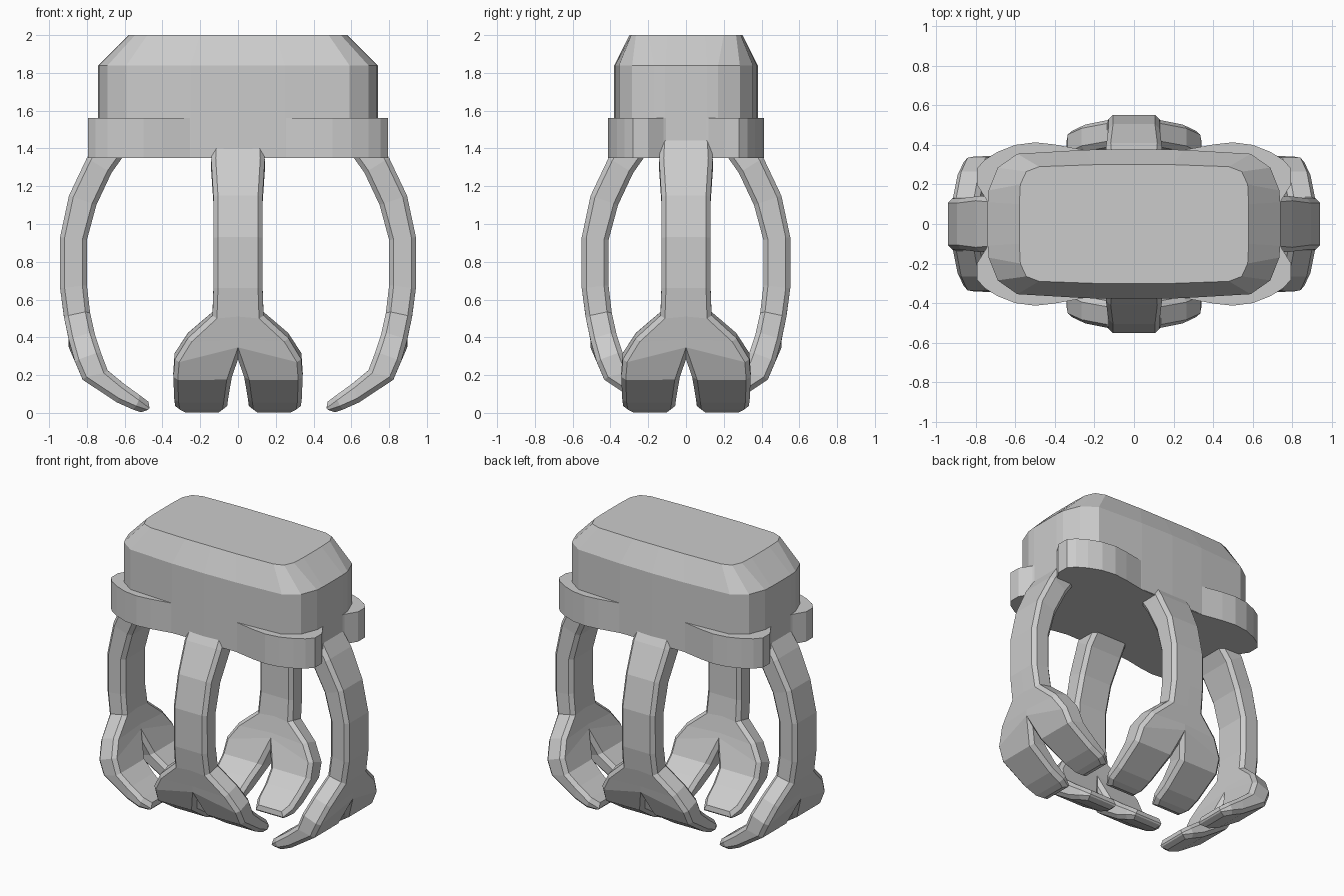
import bpy, bmesh, math
from mathutils import Vector

if "Cube" in bpy.data.objects:
    bpy.data.objects.remove(bpy.data.objects["Cube"])

grey = bpy.data.materials.new("light grey")
grey.diffuse_color = (0.6, 0.6, 0.6, 1)
grey.use_nodes = True
grey.node_tree.nodes["Principled BSDF"].inputs["Base Color"].default_value = grey.diffuse_color


def make_object(name, bm):
    bmesh.ops.recalc_face_normals(bm, faces=bm.faces[:])
    me = bpy.data.meshes.new(name)
    bm.to_mesh(me)
    bm.free()
    me.materials.append(grey)
    ob = bpy.data.objects.new(name, me)
    bpy.context.collection.objects.link(ob)
    return ob


def full_loop(quarter):
    """Mirror a quarter outline (from +x round to +y) into a closed loop."""
    half = quarter + [(-x, y) for x, y in reversed(quarter) if x > 0]
    return half + [(x, -y) for x, y in reversed(half) if y > 0]


def loft(name, rings):
    """Skin stacked (z, quarter outline) rings and cap both ends."""
    bm = bmesh.new()
    loops = [[bm.verts.new((x, y, z)) for x, y in full_loop(q)] for z, q in rings]
    n = len(loops[0])
    for a, b in zip(loops, loops[1:]):
        for i in range(n):
            j = (i + 1) % n
            bm.faces.new((a[i], a[j], b[j], b[i]))
    bm.faces.new(loops[0])
    bm.faces.new(loops[-1])
    return make_object(name, bm)


# Housing with a sloped shoulder and flat top
wide = [(.74, .11), (.735, .17), (.69, .285), (.59, .355), (.25, .375), (0, .38)]
top = [(.58, .10), (.575, .20), (.545, .265), (.48, .29), (.2, .30), (0, .30)]
loft("housing", [(1.352, wide), (1.84, wide), (2.0, top)])

# Collar swelling out at the four corners
collar = [(.73, .08), (.745, .12), (.795, .20), (.795, .28), (.755, .325), (.69, .365),
          (.60, .40), (.50, .413), (.40, .402), (.25, .374), (0, .365)]
loft("collar", [(1.35, collar), (1.56, collar)])

# Claw stations: outer x, z, inner x, z, half width, half notch
STATIONS = [
    (.725, 1.465, .585, 1.39, .135, 0),
    (.80, 1.35, .67, 1.27, .142, 0),
    (.895, 1.15, .75, 1.10, .130, 0),
    (.942, .93, .80, .915, .130, 0),
    (.942, .66, .80, .675, .130, 0),
    (.922, .51, .785, .54, .135, 0),
    (.897, .39, .762, .43, .265, 0),
    (.865, .275, .728, .325, .335, 0),
    (.822, .175, .69, .225, .343, .035),
    (.64, .055, .605, .155, .338, .052),
    (.55, .015, .515, .09, .332, .058),
    (.49, -.004, .455, .045, .295, .085),
]


def claw(name, angle, shift):
    bm = bmesh.new()
    cache = {}

    def vert(i, layer, y):
        s = STATIONS[i]
        key = (i, layer, y)
        if key not in cache:
            cache[key] = bm.verts.new((s[2 * layer] + shift, y, s[2 * layer + 1]))
        return cache[key]

    sheets, walls = set(), set()
    last = len(STATIONS) - 1
    for side in (-1, 1):
        def span(i):
            return side * STATIONS[i][4], side * STATIONS[i][5] + 0.0
        for i in range(last):
            (w0, n0), (w1, n1) = span(i), span(i + 1)
            for k in (0, 1):
                sheets.add(bm.faces.new((vert(i, k, w0), vert(i, k, n0),
                                         vert(i + 1, k, n1), vert(i + 1, k, w1))))
            edges = [(w0, w1)] + ([(n0, n1)] if n1 else [])
            for a, b in edges:
                walls.add(bm.faces.new((vert(i, 0, a), vert(i + 1, 0, b),
                                        vert(i + 1, 1, b), vert(i, 1, a))))
        for i in (0, last):
            w, n = span(i)
            walls.add(bm.faces.new((vert(i, 0, w), vert(i, 0, n),
                                    vert(i, 1, n), vert(i, 1, w))))
    bmesh.ops.recalc_face_normals(bm, faces=bm.faces[:])
    # Chamfer the rim all the way round
    rim = [e for e in bm.edges
           if any(f in sheets for f in e.link_faces) and any(f in walls for f in e.link_faces)]
    bmesh.ops.bevel(bm, geom=rim, offset=.024, segments=1, profile=.5,
                    affect='EDGES', clamp_overlap=False)
    ob = make_object(name, bm)
    ob.rotation_euler.z = math.radians(angle)


# Two wide-set claws on the sides, two closer ones front and back
claw("right_claw", 0, 0)
claw("left_claw", 180, 0)
claw("back_claw", 90, -.39)
claw("front_claw", 270, -.39)
